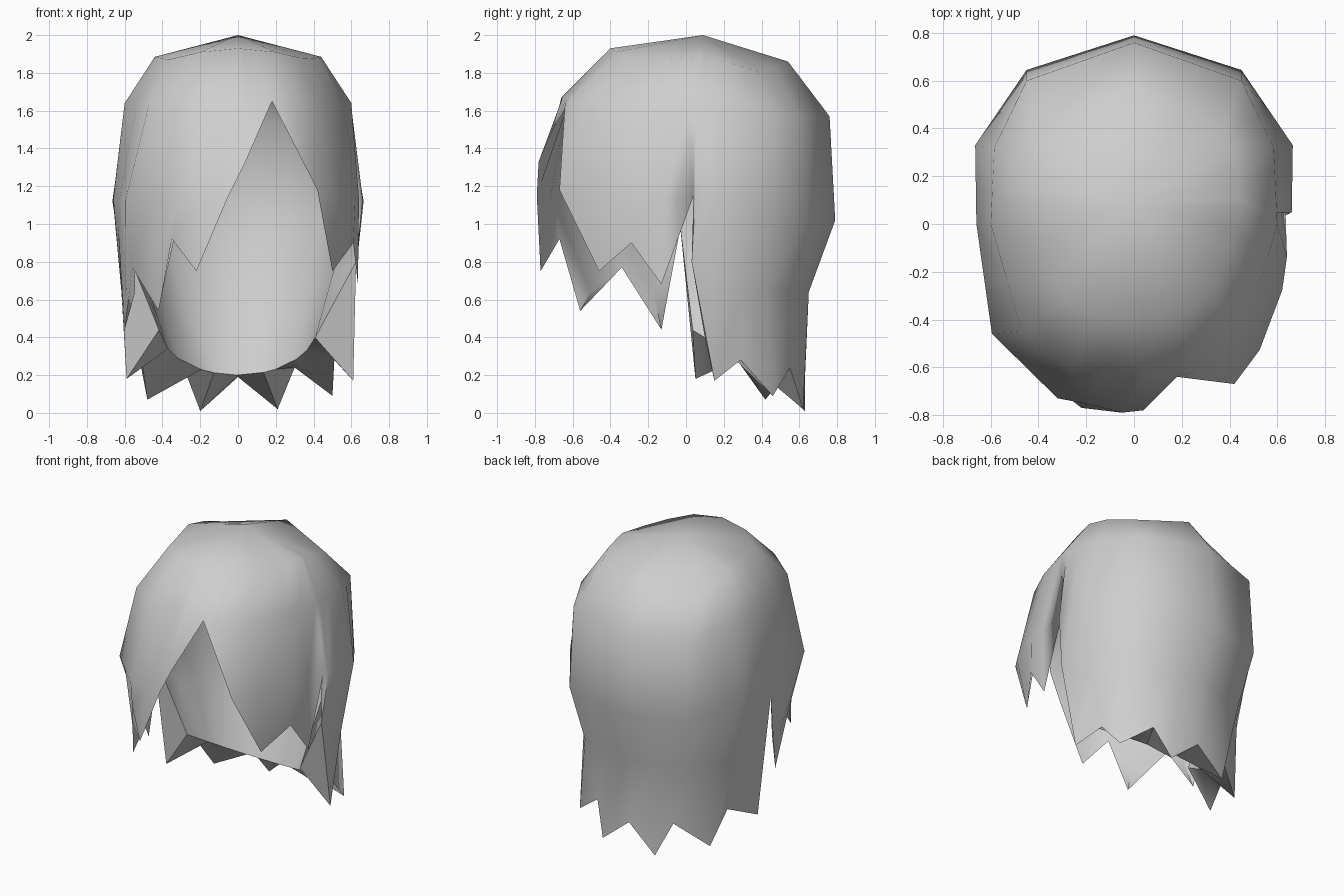
import bpy, bmesh, math
from mathutils import Vector

cube = bpy.data.objects.get("Cube")
if cube:
    bpy.data.objects.remove(cube, do_unlink=True)

# One plain grey material
mat = bpy.data.materials.new("light_grey")
mat.use_nodes = True
grey = (0.62, 0.62, 0.62, 1)
mat.diffuse_color = grey
mat.node_tree.nodes["Principled BSDF"].inputs["Base Color"].default_value = grey

# Jagged hemline from the parting round the model's right side and back:
# x, y, z, then the station on the half rings (0 = back, 6 = front)
HEM = [
    (.18, -.64, 1.65, 5.5), (.04, -.78, 1.33, 5.85), (-.05, -.79, 1.15, 6),   # parting
    (-.22, -.77, .75, 5.4), (-.35, -.67, .92, 5), (-.42, -.56, .54, 4.5),     # right fringe
    (-.56, -.34, .77, 4), (-.60, -.13, .44, 3.5), (-.635, -.03, .98, 3),
    (-.59, .05, .18, 2.6), (-.51, .27, .28, 2), (-.48, .42, .07, 1.5),        # back curtain
    (-.28, .54, .22, 1), (-.20, .63, .01, .5), (0, .63, .19, 0), (.21, .62, .02, .5),
    (.30, .55, .24, 1), (.50, .46, .09, 1.5), (.51, .29, .28, 2), (.61, .15, .17, 2.5),
    (.625, .03, .80, 2.85), (.635, .04, 1.15, 3), (.635, -.13, .68, 3.3),     # left fringe
    (.61, -.29, .90, 3.6), (.50, -.46, .75, 4.25), (.42, -.67, 1.18, 5),
]
# Half rings of the shell from back to front, mirrored for the other side
RINGS = [
    [(0, .54, 1.86), (.38, .40, 1.80), (.43, .24, 1.85), (.44, .08, 1.885),
     (.37, -.24, 1.87), (.20, -.37, 1.91), (0, -.40, 1.93)],
    [(0, .76, 1.57), (.45, .60, 1.57), (.585, .32, 1.60), (.60, 0, 1.64),
     (.47, -.45, 1.64), (.25, -.62, 1.66), (0, -.66, 1.67)],
    [(0, .79, 1.02), (.45, .645, 1.02), (.665, .33, 1.12), (.66, 0, 1.13),
     (.595, -.46, 1.13), (.32, -.73, 1.12), (0, -.79, 1.12)],
    [(0, .65, .64), (.39, .56, .64), (.59, .30, .64), (.635, 0, .64),
     (.55, -.36, .64), (.32, -.70, .64), (0, -.77, .64)],
]


def station(ring, u, side):
    i = min(int(u), 5)
    p = Vector(ring[i]).lerp(Vector(ring[i + 1]), u - i)
    p.x *= side
    return p


def stop(q, p):
    """End a column at its hem point."""
    return q if q.z > p.z + .03 else p.copy()


def outer_column(p, u, side):
    return [stop(station(r, u, side), p) for r in RINGS] + [p.copy()]


def inner_column(p, u, side):
    """Lining: thin behind the fringe, narrowing to a round neck opening at the back."""
    pts = []
    for k, r in enumerate(RINGS):
        q = station(r, u, side)
        pts.append(Vector((q.x * .92, q.y * .955, q.z - (.04 if k < 2 else 0))))
    if p.y < .04 or p.z > .5:
        return [stop(q, p) for q in pts] + [p.copy()]
    a = math.atan2(p.y, p.x)
    end = Vector((.42 * math.cos(a), .42 * math.sin(a), .46 - .26 * math.sin(a)))
    pts[3] = pts[2].lerp(end, .55)
    return pts + [end]


def add_face(bm, verts):
    """Make a face, dropping repeated corners."""
    corners = []
    for v in verts:
        if v not in corners:
            corners.append(v)
    if len(corners) > 2 and not bm.faces.get(corners):
        bm.faces.new(corners)


bm = bmesh.new()
cache = {}


def vert(co):
    key = tuple(round(c, 4) for c in co)
    if key not in cache:
        cache[key] = bm.verts.new(co)
    return cache[key]


outer, inner = [], []
for x, y, z, u in HEM:
    p = Vector((x, y, z))
    side = 1 if x > 0 else -1
    outer.append([vert(c) for c in outer_column(p, u, side)])
    inner.append([vert(c) for c in inner_column(p, u, side)])

# Outer shell and lining, each closed at the crown
n = len(HEM)
for cols, crown in ((outer, (0, .09, 2.0)), (inner, (0, .08, 1.95))):
    top = vert(crown)
    for i in range(n):
        a, b = cols[i], cols[(i + 1) % n]
        add_face(bm, [top, a[0], b[0]])
        for k in range(len(RINGS)):
            add_face(bm, [a[k], a[k + 1], b[k + 1], b[k]])

# Undersides of the back points, from the tips in to the neck opening
for i in range(n):
    j = (i + 1) % n
    add_face(bm, [outer[i][-1], outer[j][-1], inner[j][-1], inner[i][-1]])

bmesh.ops.recalc_face_normals(bm, faces=bm.faces)
mesh = bpy.data.meshes.new("hair")
bm.to_mesh(mesh)
bm.free()
mesh.materials.append(mat)
hair = bpy.data.objects.new("hair", mesh)
bpy.context.collection.objects.link(hair)

# Smooth locks with crisp rims
bpy.ops.object.select_all(action='DESELECT')
hair.select_set(True)
bpy.context.view_layer.objects.active = hair
bpy.ops.object.shade_smooth_by_angle(angle=math.radians(50))
